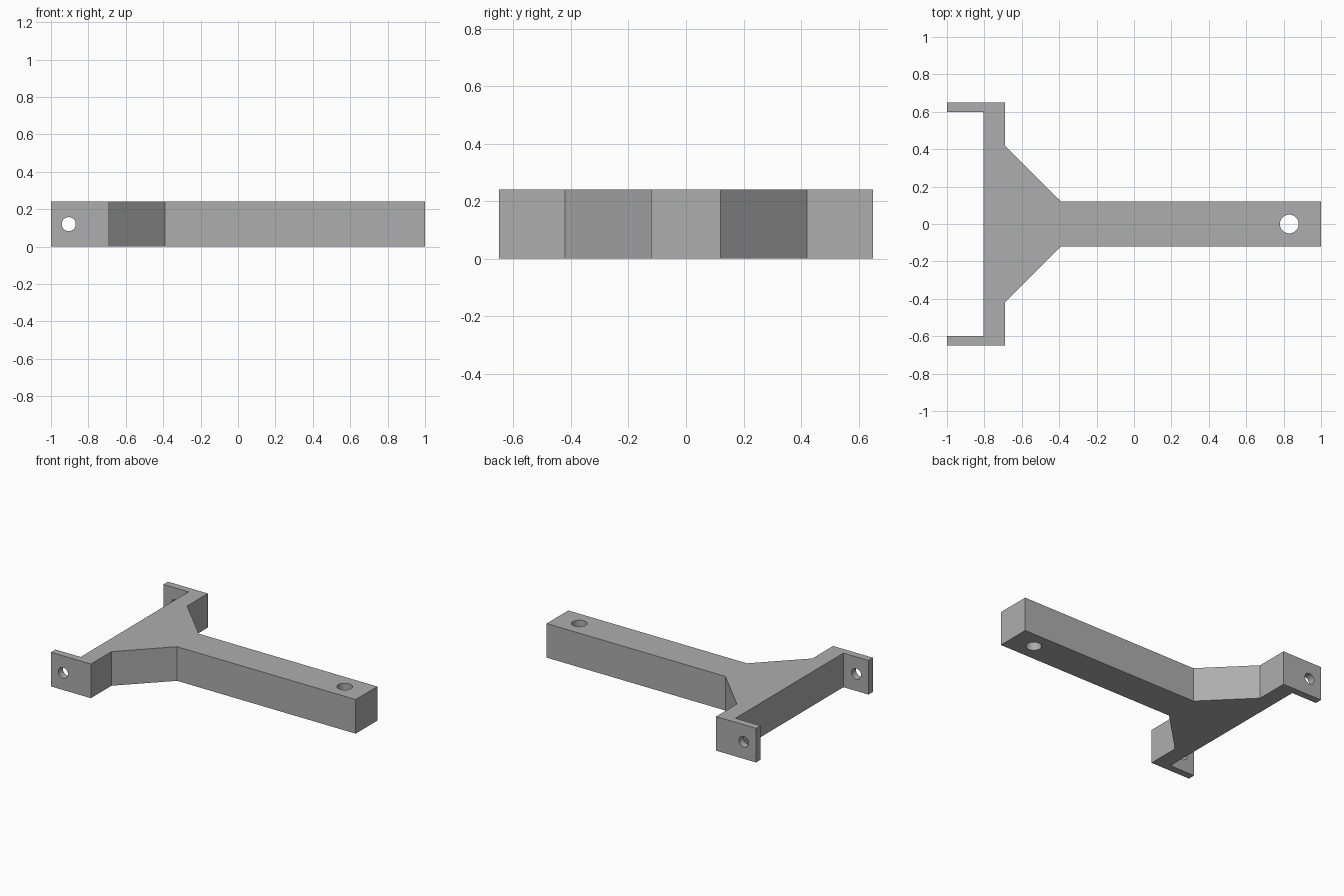
import bpy
import bmesh
from math import radians

HEIGHT = 0.24

cube = bpy.data.objects.get("Cube")
if cube:
    bpy.data.objects.remove(cube, do_unlink=True)

# Single grey material
grey = bpy.data.materials.new("plain grey")
grey.use_nodes = True
colour = (0.42, 0.42, 0.42, 1)
grey.diffuse_color = colour
grey.node_tree.nodes["Principled BSDF"].inputs["Base Color"].default_value = colour


def extrude_outline(name, outline, height):
    bm = bmesh.new()
    face = bm.faces.new([bm.verts.new((x, y, 0)) for x, y in outline])
    result = bmesh.ops.extrude_face_region(bm, geom=[face])
    top = [v for v in result["geom"] if isinstance(v, bmesh.types.BMVert)]
    bmesh.ops.translate(bm, verts=top, vec=(0, 0, height))
    bmesh.ops.recalc_face_normals(bm, faces=bm.faces)
    mesh = bpy.data.meshes.new(name)
    bm.to_mesh(mesh)
    bm.free()
    mesh.materials.append(grey)
    obj = bpy.data.objects.new(name, mesh)
    bpy.context.collection.objects.link(obj)
    return obj


def drill(target, name, radius, depth, location, rotation=(0, 0, 0)):
    bpy.ops.mesh.primitive_cylinder_add(
        vertices=48, radius=radius, depth=depth, location=location, rotation=rotation)
    cutter = bpy.context.object
    cutter.name = name
    cutter.hide_render = True
    cutter.data.materials.append(grey)
    bpy.ops.object.select_all(action="DESELECT")
    target.select_set(True)
    bpy.context.view_layer.objects.active = target
    mod = target.modifiers.new(name, "BOOLEAN")
    mod.operation = "DIFFERENCE"
    mod.solver = "EXACT"
    mod.object = cutter
    bpy.ops.object.modifier_apply(modifier=mod.name)
    bpy.data.objects.remove(cutter, do_unlink=True)


# Half outline from the arm tip round to the inside of the fork, then mirrored
half = [(1, 0.12), (-0.39, 0.12), (-0.69, 0.42), (-0.69, 0.65),
        (-1, 0.65), (-1, 0.6), (-0.805, 0.6)]
outline = half + [(x, -y) for x, y in reversed(half)]
bracket = extrude_outline("fork_bracket", outline, HEIGHT)

# Vertical hole in the arm, one cross hole through both fork lugs
drill(bracket, "arm_hole", 0.05, 1, (0.83, 0, HEIGHT / 2))
drill(bracket, "lug_hole", 0.0375, 2, (-0.905, 0, HEIGHT / 2), (radians(90), 0, 0))

# Smooth hole walls, crisp edges elsewhere
bpy.ops.object.shade_smooth_by_angle(angle=radians(30))
